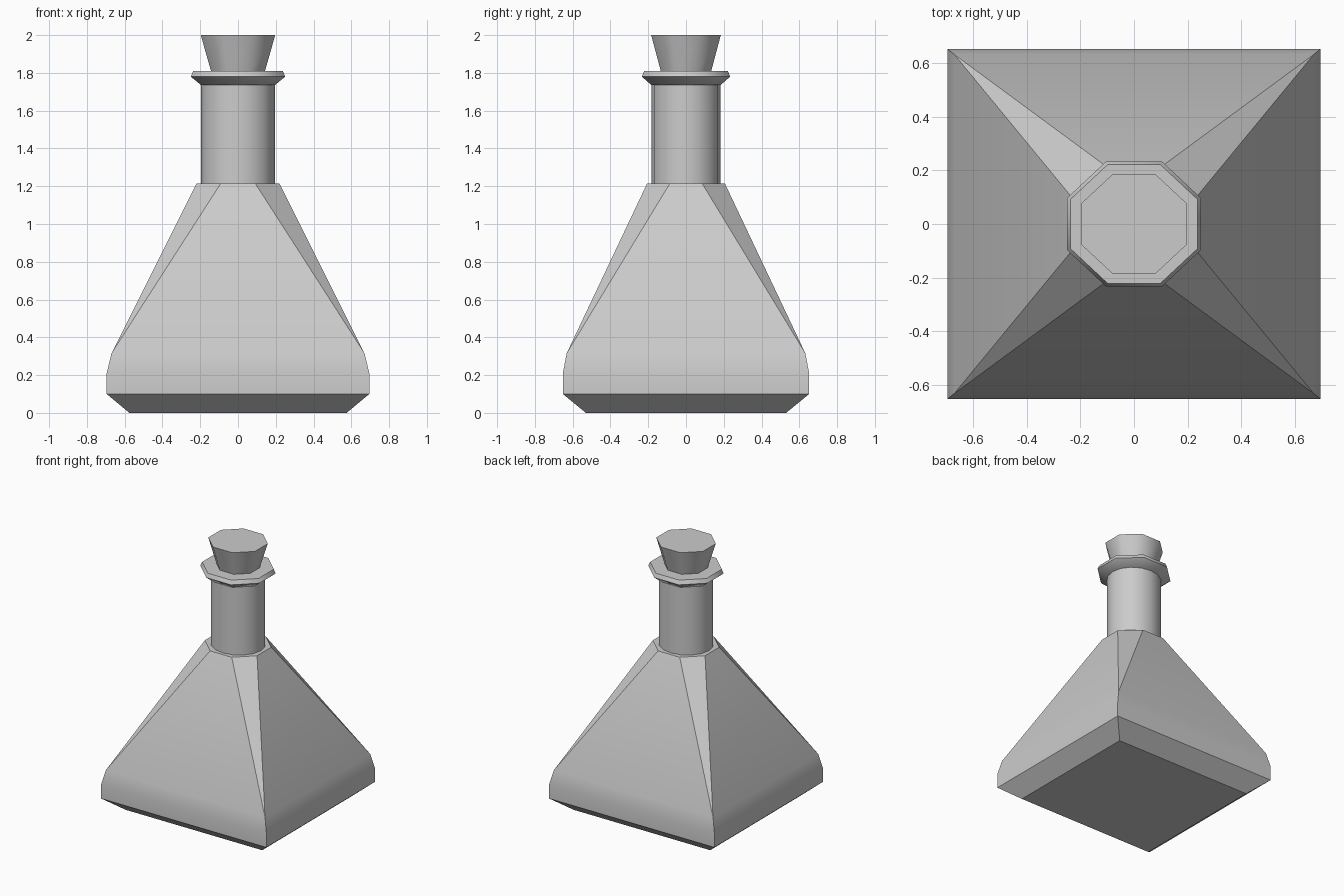
import bpy, bmesh, math

if "Cube" in bpy.data.objects:
    bpy.data.objects.remove(bpy.data.objects["Cube"])

Y_RATIO = 0.935  # flask is slightly shallower than wide


def finish(name, bm, angle):
    bmesh.ops.recalc_face_normals(bm, faces=bm.faces)
    mesh = bpy.data.meshes.new(name)
    bm.to_mesh(mesh)
    bm.free()
    obj = bpy.data.objects.new(name, mesh)
    bpy.context.collection.objects.link(obj)
    bpy.ops.object.select_all(action='DESELECT')
    obj.select_set(True)
    bpy.context.view_layer.objects.active = obj
    bpy.ops.object.shade_smooth_by_angle(angle=math.radians(angle))
    return obj


def ring(bm, points, z):
    return [bm.verts.new((x, y, z)) for x, y in points]


def bridge(bm, a, b):
    n = len(a)
    for i in range(n):
        j = (i + 1) % n
        bm.faces.new((a[i], a[j], b[j], b[i]))


def polygon(r, sides):
    # flats face the axes for octagons; r is measured to the flat
    octa = sides == 8
    rad = r / math.cos(math.pi / 8) if octa else r
    off = math.pi / 8 if octa else 0
    return [(rad * math.cos(off + 2 * math.pi * i / sides),
             Y_RATIO * rad * math.sin(off + 2 * math.pi * i / sides))
            for i in range(sides)]


def stack(name, profile, sides, angle):
    bm = bmesh.new()
    rings = [ring(bm, polygon(r, sides), z) for r, z in profile]
    for a, b in zip(rings, rings[1:]):
        bridge(bm, a, b)
    bm.faces.new(rings[0])
    bm.faces.new(rings[-1])
    return finish(name, bm, angle)


# Body: square rings rising into an octagonal shoulder
bm = bmesh.new()
squares = []
for hx, hy, z in [(0.575, 0.53, 0), (0.695, 0.652, 0.1),
                  (0.695, 0.652, 0.21), (0.67, 0.632, 0.315)]:
    squares.append(ring(bm, [(hx, hy), (-hx, hy), (-hx, -hy), (hx, -hy)], z))
for a, b in zip(squares, squares[1:]):
    bridge(bm, a, b)
bm.faces.new(squares[0])
top = squares[-1]
shoulder = ring(bm, polygon(0.22, 8), 1.215)
for i in range(4):
    # corner triangle, then the flat side next to it
    a, b, c = (shoulder[(2 * i + k) % 8] for k in range(3))
    bm.faces.new((top[i], a, b))
    bm.faces.new((top[i], b, c, top[(i + 1) % 4]))
bm.faces.new(shoulder)
finish("flask_body", bm, 30)

# Neck, lip and stopper
stack("neck", [(0.195, 1.21), (0.195, 1.74)], 16, 35)
stack("lip", [(0.195, 1.735), (0.25, 1.78), (0.237, 1.81)], 8, 50)
stack("stopper", [(0.14, 1.80), (0.197, 2.0)], 8, 50)
